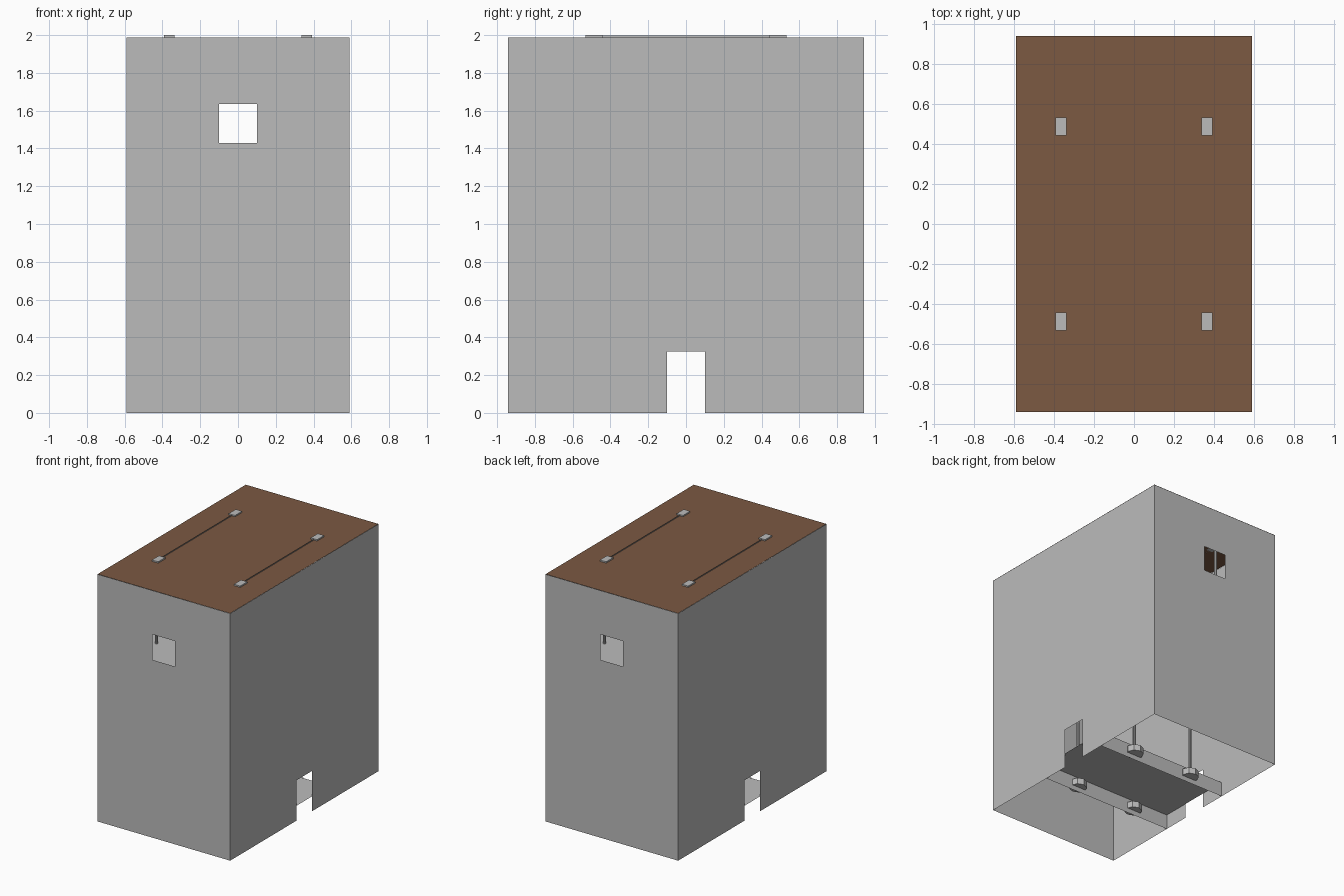
import bpy, bmesh
from mathutils import Matrix, Vector

cube = bpy.data.objects.get("Cube")
if cube:
    bpy.data.objects.remove(cube, do_unlink=True)

W, D, H = 0.59, 0.942, 1.988     # half width, half depth, wall height
DECK_Y, DECK_Z = 0.32, 0.12      # half width and height of the platform


def material(name, rgb):
    m = bpy.data.materials.new(name)
    m.use_nodes = True
    m.diffuse_color = (*rgb, 1)
    m.node_tree.nodes["Principled BSDF"].inputs["Base Color"].default_value = (*rgb, 1)
    return m


GREY = material("stone grey", (0.5, 0.5, 0.5))
BROWN = material("roof brown", (0.2, 0.1, 0.055))


def finish(name, bm, mat):
    mesh = bpy.data.meshes.new(name)
    bm.to_mesh(mesh)
    bm.free()
    mesh.materials.append(mat)
    obj = bpy.data.objects.new(name, mesh)
    bpy.context.collection.objects.link(obj)
    return obj


def panel(name, origin, u, v, us, vs, mat, hole=None):
    """Flat sheet spanned by u and v, cut into cells, leaving out one cell."""
    bm = bmesh.new()
    o, u, v = Vector(origin), Vector(u), Vector(v)
    grid = [[bm.verts.new(o + u * a + v * b) for b in vs] for a in us]
    for i in range(len(us) - 1):
        for j in range(len(vs) - 1):
            if (i, j) != hole:
                bm.faces.new((grid[i][j], grid[i + 1][j],
                              grid[i + 1][j + 1], grid[i][j + 1]))
    return finish(name, bm, mat)


def box(name, centre, size, mat):
    bm = bmesh.new()
    bmesh.ops.create_cube(bm, size=1, matrix=Matrix.Translation(centre)
                          @ Matrix.Diagonal((*size, 1)))
    return finish(name, bm, mat)


def cylinder(name, x, y, z0, z1, radius, sides, mat):
    bm = bmesh.new()
    bmesh.ops.create_cone(bm, cap_ends=True, segments=sides, radius1=radius,
                          radius2=radius, depth=z1 - z0,
                          matrix=Matrix.Translation((x, y, (z0 + z1) / 2)))
    return finish(name, bm, mat)


X, Y, Z = (1, 0, 0), (0, 1, 0), (0, 0, 1)

# Walls: window in front and back, doorway in each side
for s, name in ((-1, "front"), (1, "back")):
    panel(name + "_wall", (0, s * D, 0), (-s, 0, 0), Z,
          (-W, -0.1, 0.1, W), (0, 1.43, 1.635, H), GREY, hole=(1, 1))
for s, name in ((-1, "right"), (1, "left")):
    panel(name + "_wall", (s * W, 0, 0), (0, s, 0), Z,
          (-D, -0.1, 0.1, D), (0, 0.325, H), GREY, hole=(1, 0))

# Roof and upper floor
panel("roof", (0, 0, H + 0.001), X, Y, (-W, W), (-D, D), BROWN)
panel("upper_floor", (0, 0, 1.33), X, Y, (-W, W), (-D, D), GREY)

# Platform with downturned sides
panel("platform_deck", (0, 0, DECK_Z), X, Y, (-W, W), (-DECK_Y, DECK_Y), GREY)
for s, name in ((-1, "front"), (1, "back")):
    panel("platform_" + name + "_side", (0, s * DECK_Y, 0), (-s, 0, 0), Z,
          (-W, W), (0, DECK_Z), GREY)

# Hangers, roof pads and ropes, one set for each corner
for sx, side in ((-1, "right"), (1, "left")):
    for sy, end in ((-1, "front"), (1, "back")):
        tag = end + "_" + side
        x, y = sx * 0.27, sy * 0.33
        cylinder("hanger_" + tag, x, y, 0.04, 0.09, 0.067, 8, GREY)
        cylinder("hanger_rod_" + tag, x, y, 0.09, H, 0.011, 8, GREY)
        box("roof_pad_" + tag, (sx * 0.365, sy * 0.488, 1.994),
            (0.056, 0.09, 0.012), GREY)
        cylinder("rope_" + tag, sx * 0.365, sy * 0.515, 1.33, H, 0.011, 8, GREY)
    # Thin rail standing on the roof between the pads
    panel("roof_rail_" + side, (sx * 0.365, 0, H), Y, Z,
          (-0.45, 0.45), (0, 0.009), GREY)
